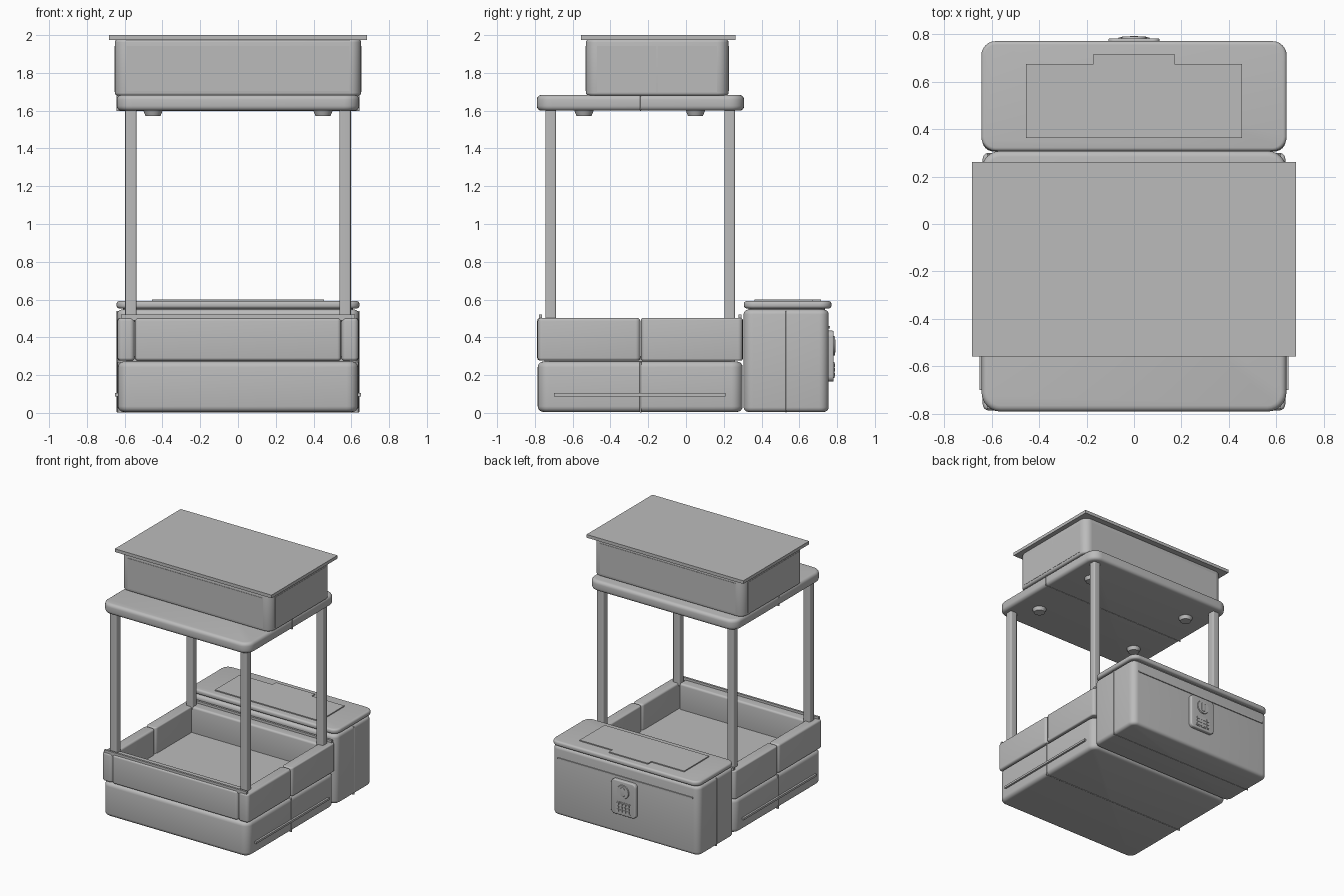
import bpy, bmesh, math

cube = bpy.data.objects.get("Cube")
if cube:
    bpy.data.objects.remove(cube, do_unlink=True)

grey = bpy.data.materials.new("neutral grey")
grey.use_nodes = True
grey.diffuse_color = (0.5, 0.5, 0.5, 1)
grey.node_tree.nodes["Principled BSDF"].inputs["Base Color"].default_value = (0.5, 0.5, 0.5, 1)


def finish(name, bm):
    bmesh.ops.recalc_face_normals(bm, faces=bm.faces)
    mesh = bpy.data.meshes.new(name)
    bm.to_mesh(mesh)
    bm.free()
    obj = bpy.data.objects.new(name, mesh)
    bpy.context.collection.objects.link(obj)
    mesh.materials.append(grey)
    bpy.ops.object.select_all(action="DESELECT")
    obj.select_set(True)
    bpy.context.view_layer.objects.active = obj
    bpy.ops.object.shade_smooth_by_angle(angle=math.radians(35))
    return obj


def rounded_box(name, x, y, z, corner=0.0, edge=0.0, upright=False):
    """Box over three ranges; corner rounds the plan, edge rounds the rims.
    With upright the plan lies in x and z, and the thickness runs along y."""
    if upright:
        y, z = z, y
    bm = bmesh.new()
    corner = max(corner, edge)
    steps = 4 if edge else 0
    arc = [math.pi / 2 * i / 4 for i in range(5)] if edge else [math.pi / 2]
    layers = [(z[0] + edge * (1 - math.sin(math.pi / 2 - a)), edge * (1 - math.cos(math.pi / 2 - a))) for a in arc]
    layers += [(z[0] + z[1] - h, d) for h, d in reversed(layers)]
    if not edge:
        layers = [(z[0], 0), (z[1], 0)]
    rings = []
    for h, inset in layers:
        r = corner - inset
        ring = []
        for q, (sx, sy) in enumerate([(1, 1), (-1, 1), (-1, -1), (1, -1)]):
            cx = (x[1] - corner) if sx > 0 else (x[0] + corner)
            cy = (y[1] - corner) if sy > 0 else (y[0] + corner)
            for k in range(7 if corner else 1):
                a = math.pi / 2 * (q + k / 6)
                p = (cx + r * math.cos(a), cy + r * math.sin(a), h)
                ring.append(bm.verts.new((p[0], p[2], p[1]) if upright else p))
        rings.append(ring)
    n = len(rings[0])
    for low, high in zip(rings, rings[1:]):
        for i in range(n):
            bm.faces.new((low[i], low[(i + 1) % n], high[(i + 1) % n], high[i]))
    bm.faces.new(rings[0][::-1])
    bm.faces.new(rings[-1])
    bmesh.ops.remove_doubles(bm, verts=bm.verts, dist=0.00001)
    return finish(name, bm)


def disc(name, centre, radius, top_radius, depth, upright=False):
    bm = bmesh.new()
    bmesh.ops.create_cone(bm, cap_ends=True, segments=32, radius1=radius,
                          radius2=top_radius, depth=depth)
    obj = finish(name, bm)
    obj.location = centre
    if upright:
        obj.rotation_euler.x = -math.pi / 2
    return obj


def span(half):
    return (-half, half)


sides = (("left", 1), ("right", -1))


def side_range(s, a, b):
    return tuple(sorted((s * a, s * b)))


# Lower base with its seam
rounded_box("base", span(0.635), (-0.785, 0.3), (0.005, 0.272), 0.06, 0.03)
rounded_box("base_seam", span(0.638), (-0.245, -0.235), (0.002, 0.27), 0.004, 0.003)

# Open tray on the base
rounded_box("tray_floor", span(0.59), (-0.75, 0.26), (0.26, 0.3))
rounded_box("tray_front_panel", span(0.545), (-0.788, -0.69), (0.277, 0.502), 0.02, 0.015)
rounded_box("tray_back_panel", span(0.56), (0.205, 0.302), (0.277, 0.502), 0.02, 0.015)
for side, s in sides:
    for end, y in (("front", (-0.785, -0.242)), ("back", (-0.238, 0.3))):
        rounded_box(f"tray_{side}_{end}_wall", side_range(s, 0.548, 0.637), y,
                    (0.277, 0.502), 0.025, 0.015 if end == "front" else 0.01)
    rounded_box(f"{side}_side_strip", side_range(s, 0.62, 0.65), (-0.7, 0.21), (0.088, 0.104))
for end, y in (("front", (-0.778, -0.762)), ("back", (0.278, 0.294))):
    rounded_box(f"tray_{end}_rail", span(0.62), y, (0.49, 0.52))

# Four posts
for side, s in sides:
    for end, y in (("front", (-0.745, -0.687)), ("back", (0.203, 0.26))):
        rounded_box(f"{side}_{end}_post", side_range(s, 0.537, 0.597), y, (0.48, 1.61), 0.01)

# Roof tray with seam and lamps underneath
rounded_box("roof_tray", span(0.642), (-0.79, 0.308), (1.6, 1.683), 0.08, 0.025)
rounded_box("roof_tray_seam", span(0.644), (-0.243, -0.237), (1.598, 1.68), 0.004, 0.003)
for side, s in sides:
    for end, y in (("front", -0.54), ("back", 0.05)):
        disc(f"{side}_{end}_lamp", (s * 0.45, y, 1.588), 0.04, 0.052, 0.03)

# Roof box with thin inset-style panels
rounded_box("roof_box", span(0.652), (-0.53, 0.225), (1.68, 1.977), 0.06, 0.015)
for end, y in (("front", (-0.533, -0.525)), ("back", (0.22, 0.228))):
    rounded_box(f"roof_box_{end}_panel", span(0.59), y, (1.705, 1.942), upright=True)
for side, s in sides:
    for end, y in (("front", (-0.47, -0.155)), ("back", (-0.15, 0.165))):
        rounded_box(f"roof_box_{side}_{end}_panel", side_range(s, 0.645, 0.654), y, (1.7, 1.942))
rounded_box("roof_plate", span(0.682), (-0.557, 0.262), (1.975, 2.0))

# Rear storage box, lid and raised lid plate
rounded_box("rear_box", span(0.64), (0.305, 0.755), (0.005, 0.547), 0.05, 0.025)
rounded_box("rear_box_seam", span(0.642), (0.527, 0.533), (0.003, 0.54), 0.004, 0.002)
rounded_box("lid_gasket", span(0.61), (0.33, 0.735), (0.54, 0.56), 0.04)
rounded_box("rear_lid", span(0.643), (0.307, 0.77), (0.553, 0.592), 0.06, 0.015)
rounded_box("lid_plate", span(0.455), (0.363, 0.673), (0.585, 0.6))
rounded_box("lid_plate_tab", span(0.17), (0.67, 0.715), (0.585, 0.6))
rounded_box("rear_strip", span(0.59), (0.75, 0.762), (0.448, 0.46))

# Lock with round knob and keypad
rounded_box("lock_plate", span(0.108), (0.745, 0.782), (0.165, 0.435), 0.03, 0.008, True)
disc("lock_ring", (0, 0.782, 0.355), 0.055, 0.05, 0.014, True)
rounded_box("lock_knob", span(0.018), (0.78, 0.792), (0.32, 0.39), 0.015, 0.003, True)
rounded_box("keypad", span(0.065), (0.775, 0.785), (0.185, 0.27), 0.008, 0, True)
for row in range(3):
    for col in range(4):
        cx, cz = (col - 1.5) * 0.03, 0.2275 + (row - 1) * 0.025
        rounded_box("keypad_button", (cx - 0.011, cx + 0.011), (0.783, 0.788),
                    (cz - 0.009, cz + 0.009), upright=True)
